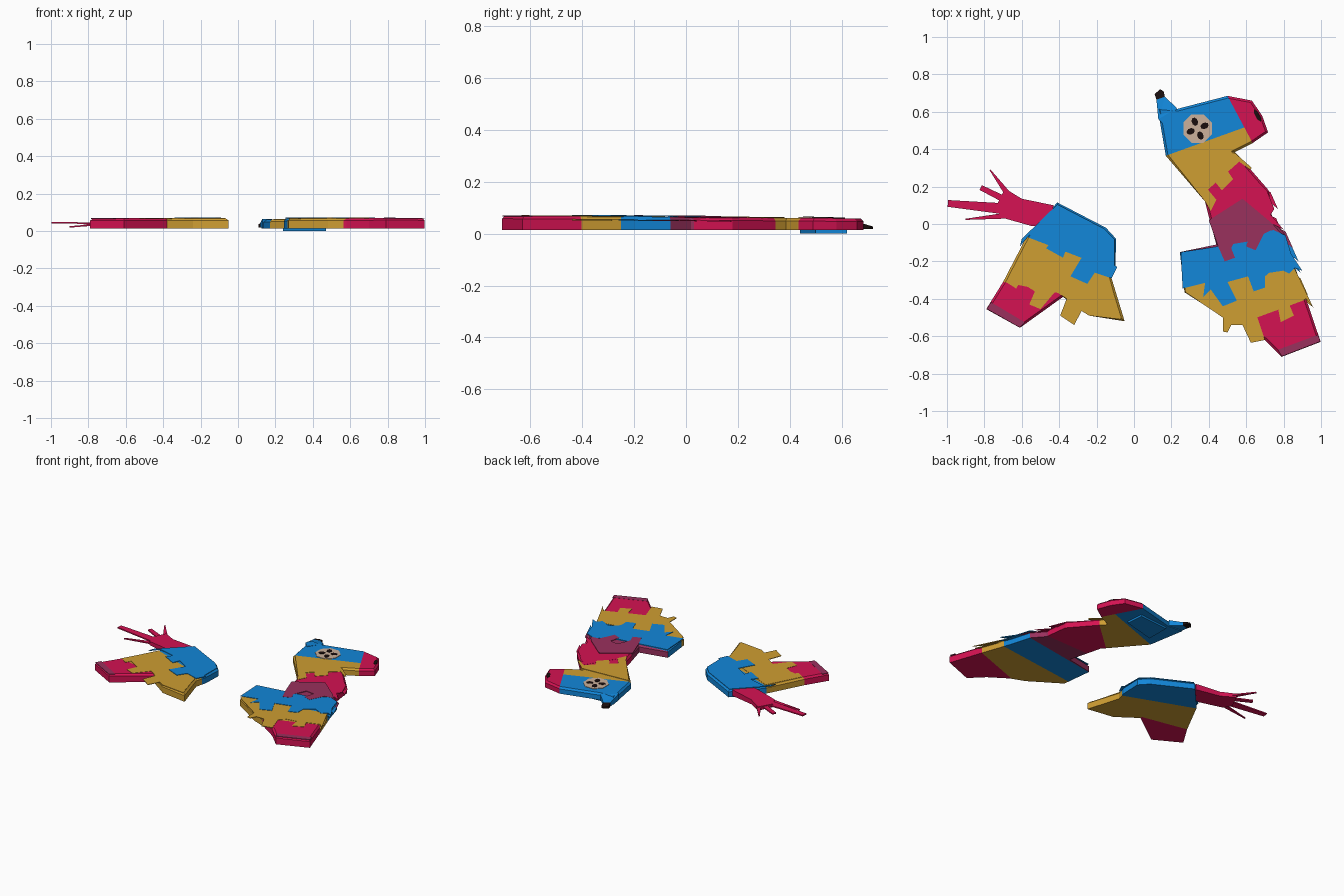
import bpy, bmesh, math
from mathutils import Vector

if "Cube" in bpy.data.objects:
    bpy.data.objects.remove(bpy.data.objects["Cube"])


def mat(name, r, g, b):
    m = bpy.data.materials.new(name)
    m.diffuse_color = (r, g, b, 1)
    m.use_nodes = True
    m.node_tree.nodes["Principled BSDF"].inputs["Base Color"].default_value = m.diffuse_color
    return m


BLUE, YELLOW, PINK, PLUM, BLACK, CREAM = range(6)
MATS = [mat("blue paper", .006, .24, .69), mat("yellow paper", .62, .34, .032),
        mat("pink paper", .66, .006, .085), mat("plum paper", .32, .03, .11),
        mat("black", .01, .004, .004), mat("cream", .6, .44, .33)]


def top(y):
    """Upper surface of the flat, slightly tilted pieces."""
    return .070 - .008 * (y + .7)


def finish(name, bm, color=None):
    bmesh.ops.recalc_face_normals(bm, faces=bm.faces)
    me = bpy.data.meshes.new(name)
    bm.to_mesh(me)
    bm.free()
    for m in (MATS if color is None else [MATS[color]]):
        me.materials.append(m)
    ob = bpy.data.objects.new(name, me)
    bpy.context.collection.objects.link(ob)
    return ob


def prism(pts, lo, hi):
    """Extrude an outline given in hundredths between two height functions."""
    bm = bmesh.new()
    rings = [[bm.verts.new((x / 100, y / 100, f(x / 100, y / 100))) for x, y in pts] for f in (lo, hi)]
    n = len(pts)
    for i in range(n):
        j = (i + 1) % n
        bm.faces.new((rings[0][i], rings[0][j], rings[1][j], rings[1][i]))
    bm.faces.new(rings[0])
    cap = bm.faces.new(rings[1])
    bmesh.ops.recalc_face_normals(bm, faces=bm.faces)
    bm.normal_update()
    return bm, cap


def side(line, p):
    """Positive when p lies left of the line a-b."""
    ax, ay, bx, by = [v / 100 for v in line]
    return (bx - ax) * (p.y - ay) - (by - ay) * (p.x - ax)


def body(name, pts, lines, rule):
    """Chamfered slab, cut along the paper bands and coloured by a rule."""
    bm, cap = prism(pts, lambda x, y: .014, lambda x, y: top(y) - .012)
    bmesh.ops.inset_region(bm, faces=[cap], thickness=.012, depth=.012, use_even_offset=True)
    bmesh.ops.triangulate(bm, faces=bm.faces)
    for ax, ay, bx, by in lines:
        bmesh.ops.bisect_plane(bm, geom=bm.verts[:] + bm.edges[:] + bm.faces[:], dist=1e-5,
                               plane_co=Vector((ax, ay, 0)) / 100,
                               plane_no=Vector((ay - by, bx - ax, 0)).normalized())
    for f in bm.faces:
        f.material_index = rule(f.calc_center_median())
    return finish(name, bm)


def plate(name, color, lift, pts, thick=.004):
    """Thin paper layer lying on the upper surface."""
    bm, _ = prism(pts, lambda x, y: top(y) + lift - thick, lambda x, y: top(y) + lift)
    bmesh.ops.triangulate(bm, faces=bm.faces)
    return finish(name, bm, color)


def oval(cx, cy, rx, ry, n, turn=0):
    c, s = math.cos(turn), math.sin(turn)
    out = []
    for i in range(n):
        a = 2 * math.pi * (i + .5) / n
        u, v = rx * math.cos(a), ry * math.sin(a)
        out.append((cx + u * c - v * s, cy + u * s + v * c))
    return out


# ---- rear half: rump, torn edge and hind leg
R1, R2 = (-57, -7, -10, -25), (-70, -31, -40, -37)


def rear_rule(p):
    if side(R1, p) > 0:
        return BLUE
    return PINK if side(R2, p) < 0 and p.x < -.38 else YELLOW


body("rear_half", [(-41, 11.5), (-15, -2), (-9.5, -8), (-10, -22), (-12, -29), (-5, -52), (-24, -49),
                   (-31, -44), (-38, -39), (-61, -55.5), (-79, -45.5), (-70, -31), (-57, -6)],
     [R1, R2, (-38, -60, -38, 20)], rear_rule)
plate("rear_blue_fringe", BLUE, .005, [
    (-41, 10.5), (-16, -2.5), (-10.5, -8), (-10.5, -22), (-9, -23), (-12, -29), (-21, -26), (-25, -32),
    (-34, -28), (-28, -18), (-36, -13), (-38, -18), (-47, -13), (-44, -9), (-56, -6), (-61, -12), (-60, -8)])
plate("rear_yellow_fringe", YELLOW, .002, [
    (-56, -8), (-68.5, -31), (-63, -34.5), (-61, -31), (-53, -36), (-56, -43), (-50, -45.5), (-42, -36),
    (-36, -40), (-39.5, -49), (-32, -54), (-28, -46.5), (-24, -49), (-7, -51), (-13, -29), (-30, -20)])
plate("rear_foot_band", PLUM, .001, [(-78.7, -45.4), (-61.2, -55.3), (-58.3, -52.6), (-76.5, -41.8)])

# ---- tail: tapered stem and four paper strands
bm, _ = prism([(-43, 10), (-60, 13.5), (-69, 19), (-74, 9), (-71, 3.5), (-55, -1), (-45, -2)],
              lambda x, y: .024, lambda x, y: .066 + .06 * (x + .43))
bmesh.ops.triangulate(bm, faces=bm.faces)
finish("tail_stem", bm, PINK)
for i, (bx, by, tx, ty, w0, w1, z) in enumerate([
        (-68, 8, -99.5, 11, 3, 1.8, .045), (-68, 4.5, -90, 2.5, 1.6, .3, .022),
        (-67, 12, -82, 19.5, 1.8, 1.4, .04), (-66, 14, -77, 29, 1.8, .3, .045)]):
    d = Vector((tx - bx, ty - by)).normalized()
    nx, ny = -d.y, d.x
    L = math.hypot(tx - bx, ty - by) / 100

    def mid(x, y):
        t = ((x - bx / 100) * d.x + (y - by / 100) * d.y) / L
        return .04 + (z - .04) * t
    bm, _ = prism([(bx + nx * w0, by + ny * w0), (tx + nx * w1, ty + ny * w1),
                   (tx - nx * w1, ty - ny * w1), (bx - nx * w0, by - ny * w0)],
                  lambda x, y: mid(x, y) - .004, lambda x, y: mid(x, y) + .004)
    finish("tail_strand_%d" % (i + 1), bm, PINK)

# ---- front half: head, neck, chest and front leg
A, B, C = (17, 36.5, 60, 52), (38, 17, 57, 34), (40, 2, 74, 3)
D, E, F = (45, -12, 81, -6), (26, -33, 87, -25), (63, -51, 93, -40)
NOSE = (62, 46, 50, 68.5)


def front_rule(p):
    if p.y > .42 and side(NOSE, p) < 0:
        return PINK
    for line, color in ((F, PINK), (E, YELLOW), (D, BLUE), (C, PLUM), (B, PINK), (A, YELLOW)):
        if side(line, p) < 0:
            return color
    return BLUE


body("front_half", [(12.5, 62.5), (23, 61.5), (50, 68.5), (63, 66), (68.5, 58), (71.7, 49), (63, 43),
                    (54, 38.5), (59, 33), (72, 18), (74, 2), (81, -6), (85, -20), (92, -40), (99.8, -63),
                    (79, -71), (70, -62), (58, -54), (48, -50), (27, -36.5), (24.5, -15), (44, -11),
                    (40, 4), (38, 12), (17, 36.5)],
     [A, B, C, D, E, F, NOSE], front_rule)

plate("neck_yellow_fringe", YELLOW, .003, [
    (19, 36), (54, 38), (63, 30), (62, 29), (56, 33.5), (50, 28.5), (53, 24), (47, 18), (43, 23),
    (39, 19), (44, 13), (41, 7), (38, 12)])
plate("neck_pink_layer", PINK, .001, [
    (56, 32.5), (71, 18), (75, 8), (73, 5), (80, -3), (72, 1), (58, 13), (42, 2), (41, 9), (46, 17)])
plate("neck_plum_fringe", PLUM, .0055, [
    (58, 13.5), (73, 1), (76, -3), (70, -4), (69, -6), (65, -14), (60, -12), (62, -5), (56, -4),
    (52, -13), (54, -18), (48.5, -20), (45, -12), (40, 2)])
plate("chest_blue_fringe", BLUE, .0045, [
    (25, -15), (45, -12), (60, -10), (74, -3), (81, -6), (84, -16), (90, -25), (86, -23.5), (83, -26.5),
    (76, -23), (70, -28), (70, -34), (64, -36), (61, -28), (50, -31), (55, -41), (47.5, -44),
    (41, -35), (37, -39), (38, -31.5), (26, -34.5)])
plate("chest_yellow_fringe", YELLOW, .002, [
    (27, -33), (86, -24), (96, -45), (92, -40), (83, -43), (85.5, -49), (78.5, -52.5), (77, -45),
    (70, -46), (66, -50), (70, -62), (62.5, -63.5), (58, -54), (52, -54), (50, -58), (47.5, -57.5), (47.5, -50),
    (27.5, -36.5)])
plate("front_foot_band", PLUM, .001, [(79, -70.8), (99.7, -62.8), (98.5, -59.2), (77, -67.2)])

# frayed paper tips along the outer edge
for i, (x, y, color) in enumerate([(72, 16, PINK), (75, 2, PINK), (80, -5, PLUM), (83, -12, BLUE),
                                   (84, -18, BLUE), (88, -30, YELLOW), (90, -36, YELLOW)]):
    plate("frayed_tip_%d" % (i + 1), color, -.012, [(x - 3, y + 3), (x + 1, y + 1), (x + 5, y - 8), (x - 1, y - 3)])

# ---- ear, sloping down to a dark tip
slope = lambda x, y: .064 - .30 * max(0, y - .6)
bm, _ = prism([(13, 56), (12, 66.5), (16.5, 68), (23, 62), (17, 52)], lambda x, y: .018, slope)
bmesh.ops.triangulate(bm, faces=bm.faces)
finish("ear", bm, BLUE)
bm, _ = prism([(12, 66.5), (11, 69.5), (14, 72), (15.8, 71), (16.5, 68)], lambda x, y: .018, slope)
bmesh.ops.triangulate(bm, faces=bm.faces)
finish("ear_tip", bm, BLACK)

# ---- eye with four dark petals, and nostril
plate("eye", CREAM, .003, oval(34, 51, 8.3, 8.3, 8))
for i in range(4):
    a = math.radians(22 + 90 * i)
    plate("eye_petal_%d" % (i + 1), BLACK, .005,
          oval(34 + 4 * math.cos(a), 51 + 4 * math.sin(a), 2.3, 1.7, 8, a))
plate("nostril", BLACK, .003, oval(66, 58, 1.2, 3.8, 6, .5))

# ---- folded cheek layer beneath the head
bm, _ = prism([(24, 44), (47, 50), (46, 62), (24, 60)], lambda x, y: 0, lambda x, y: .016)
finish("lower_ear_layer", bm, BLUE)
